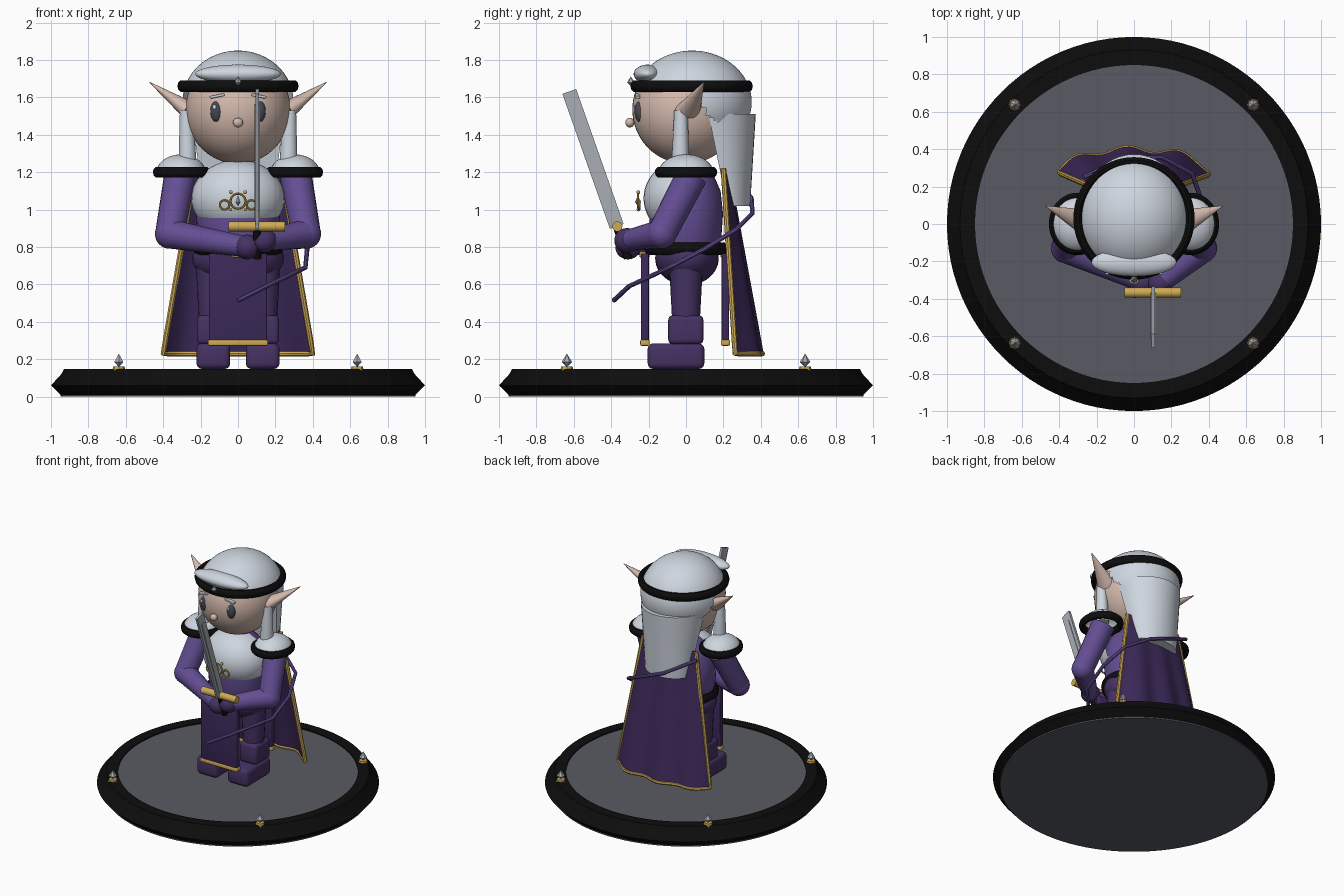
import bpy, bmesh, math
from mathutils import Vector, Matrix

if "Cube" in bpy.data.objects:
    bpy.data.objects.remove(bpy.data.objects["Cube"])

def mat(name, r, g, b):
    m = bpy.data.materials.new(name)
    m.diffuse_color = (r, g, b, 1)
    m.use_nodes = True
    m.node_tree.nodes["Principled BSDF"].inputs["Base Color"].default_value = m.diffuse_color
    return m

BLACK = mat("black", .004, .004, .004)
WHITE = mat("pale silver white", .62, .67, .74)
SKIN = mat("skin", .66, .49, .42)
PURPLE = mat("purple", .125, .075, .29)
DARK = mat("dark purple", .06, .032, .125)
CAPE = mat("cape purple", .045, .022, .10)
GOLD = mat("gold", .62, .40, .09)
STONE = mat("stone grey", .10, .105, .125)
STEEL = mat("steel", .40, .43, .47)
EYE = mat("eye grey", .06, .065, .085)

def add(name, bm, material):
    bmesh.ops.recalc_face_normals(bm, faces=bm.faces)
    me = bpy.data.meshes.new(name)
    bm.to_mesh(me)
    bm.free()
    ob = bpy.data.objects.new(name, me)
    bpy.context.collection.objects.link(ob)
    me.materials.append(material)
    return ob

def ball(name, c, r, material, keep=None, rot=None, seg=32):
    bm = bmesh.new()
    m = Matrix.Translation(c) @ (rot or Matrix()) @ Matrix.Diagonal((*r, 1))
    bmesh.ops.create_uvsphere(bm, u_segments=seg, v_segments=seg * 3 // 4, radius=1, matrix=m)
    if keep:
        bmesh.ops.delete(bm, geom=[f for f in bm.faces if not keep(f.calc_center_median())], context='FACES')
    return add(name, bm, material)

def rod(name, a, b, r1, r2, material, seg=20, flat=1):
    a, b = Vector(a), Vector(b)
    d = b - a
    m = Matrix.Translation((a + b) / 2) @ d.to_track_quat('Z', 'Y').to_matrix().to_4x4() @ Matrix.Diagonal((1, flat, 1, 1))
    bm = bmesh.new()
    bmesh.ops.create_cone(bm, cap_ends=True, segments=seg, radius1=r1, radius2=r2, depth=d.length, matrix=m)
    return add(name, bm, material)

def box(name, lo, hi, material, bevel=0, rot=None):
    lo, hi = Vector(lo), Vector(hi)
    bm = bmesh.new()
    m = Matrix.Translation((lo + hi) / 2) @ (rot or Matrix()) @ Matrix.Diagonal((*(hi - lo), 1))
    bmesh.ops.create_cube(bm, size=1, matrix=m)
    if bevel:
        bmesh.ops.bevel(bm, geom=bm.edges[:], offset=bevel, segments=3, profile=.5, affect='EDGES')
    return add(name, bm, material)

def lathe(name, pts, material, c=(0, 0, 0), sx=1, sy=1, n=48, closed=False):
    bm = bmesh.new()
    rows = [[bm.verts.new((c[0] + r * sx * math.cos(2 * math.pi * i / n),
                           c[1] + r * sy * math.sin(2 * math.pi * i / n), c[2] + z)) for i in range(n)] for r, z in pts]
    pairs = list(zip(rows, rows[1:])) + ([(rows[-1], rows[0])] if closed else [])
    for p, q in pairs:
        for i in range(n):
            j = (i + 1) % n
            bm.faces.new((p[i], p[j], q[j], q[i]))
    if not closed:
        bm.faces.new(rows[0])
        bm.faces.new(rows[-1])
    return add(name, bm, material)

def ring(name, c, R, r, material, h=None, sx=1, sy=1, n=48, upright=False):
    h = h or r
    pts = [(R + r * math.cos(k * math.pi / 5), h * math.sin(k * math.pi / 5)) for k in range(10)]
    ob = lathe(name, pts, material, (0, 0, 0), sx, sy, n, True)
    ob.data.transform(Matrix.Translation(c) @ (Matrix.Rotation(math.pi / 2, 4, 'X') if upright else Matrix()))
    return ob

def gem(name, c, r, h):
    rod(name, c, (c[0], c[1], c[2] + h), r, 0, STEEL, 6)
    rod(name + "_lower", (c[0], c[1], c[2] - h * .6), c, 0, r, STEEL, 6)

def tube(name, pts, r, material):
    cu = bpy.data.curves.new(name, 'CURVE')
    cu.dimensions = '3D'
    cu.bevel_depth, cu.bevel_resolution, cu.use_fill_caps = r, 2, True
    s = cu.splines.new('POLY')
    s.points.add(len(pts) - 1)
    for p, q in zip(s.points, pts):
        p.co = (*q, 1)
    cu.materials.append(material)
    ob = bpy.data.objects.new(name, cu)
    bpy.context.collection.objects.link(ob)
    return ob

# display base
lathe("base_rim", [(.85, .13), (.85, .148), (.93, .148), (.945, .12), (1, .06), (.95, .01), (.85, .01)], BLACK, n=96, closed=True)
lathe("base_disc", [(.95, 0), (.95, .012), (.86, .013), (.86, .14)], STONE, n=96)
for x in (-.637, .637):
    for y in (-.637, .637):
        rod("stud_mount", (x, y, .135), (x, y, .162), .036, .03, GOLD, 8)
        gem("stud_gem", (x, y, .185), .028, .045)

# paired limbs
for s in (-1, 1):
    box("boot", (s * .132 - .09, -.205, .148), (s * .132 + .09, .098, .285), DARK, .03)
    box("boot_cuff", (s * .145 - .075, -.095, .28), (s * .145 + .075, .093, .435), DARK, .025)
    rod("leg", (s * .135, 0, .42), (s * .135, 0, .7), .075, .09, DARK)
    sh, el = (s * .31, .03, 1.18), (s * .365, -.13, .87)
    hand = (.05, -.31, .80) if s < 0 else (.14, -.315, .835)
    rod("upper_arm", sh, el, .085, .078, PURPLE)
    ball("elbow", el, (.079,) * 3, PURPLE)
    rod("forearm", el, hand, .078, .055, PURPLE)
    ball("hand", hand, (.068, .068, .066), DARK)
    ball("pauldron", (s * .305, 0, 1.19), (.135, .15, .105), WHITE, lambda p: p.z > 1.17)
    ring("pauldron_rim", (s * .303, 0, 1.2), .13, .022, BLACK, .03, 1, 1.1)
    rod("ear", (s * .26, .01, 1.53), (s * .472, .095, 1.68), .07, .003, SKIN, flat=.7)
    rod("side_lock", (s * .27, -.03, 1.24), (s * .275, -.027, 1.53), .048, .036, WHITE)
    ball("eye", (s * .115, -.247, 1.525), (.033, .028, .056), EYE)
    ball("eye_glint", (s * .115 - .01, -.27, 1.547), (.009, .007, .014), WHITE, seg=12)
    tilt = Matrix.Rotation(s * .2, 4, 'Y')
    box("eyebrow", (s * .112 - .04, -.272, 1.6), (s * .112 + .04, -.245, 1.615), WHITE, .004, tilt)

# body
ball("hips", (0, .005, .74), (.245, .17, .145), DARK)
lathe("torso", [(.19, .76), (.215, .85), (.225, .98), (.21, 1.1), (.16, 1.2), (.08, 1.26)], PURPLE, sy=.88)
ball("breastplate", (0, -.015, 1.06), (.25, .212, .205), WHITE,
     lambda p: p.y < .0 and p.z > .91 + .015 * math.cos(12 * math.atan2(p.x, -p.y)))
ring("belt", (0, 0, .79), .2, .022, BLACK, .035, 1.08, 1)
for name, a, b in (("front", -.245, -.195), ("back", .187, .235)):
    box(name + "_tabard", (-.155, a + .004, .29), (.155, b - .004, .765), CAPE, .006)
    box(name + "_tabard_hem", (-.16, a, .272), (.16, b, .304), GOLD, .008)
    box(name + "_tabard_buckle", (-.03, a - .003, .745), (.03, b, .775), GOLD, .004)

# chest emblem
ring("emblem_ring", (0, -.257, 1.045), .04, .006, GOLD, n=24, upright=True)
gem("emblem_gem", (0, -.257, 1.04), .016, .035)
for s in (-1, 1):
    ring("emblem_side_ring", (s * .072, -.25, 1.025), .025, .006, GOLD, n=20, upright=True)
    ball("emblem_bead", (s * .038, -.255, 1.093), (.01,) * 3, GOLD, seg=12)
    ball("emblem_low_bead", (s * .04, -.255, 1.0), (.009,) * 3, GOLD, seg=12)

# head and hair
ball("head", (0, 0, 1.535), (.28, .287, .29), SKIN, seg=48)
ball("nose", (0, -.3, 1.465), (.027, .024, .026), SKIN)
ball("hair_cap", (0, .033, 1.575), (.298, .318, .275), WHITE, seg=80,
     keep=lambda p: p.z > 1.65 or p.z > 1.47 + max(0, .14 - p.y) * 1.8 + .015 * math.cos(18 * math.atan2(p.x, p.y)))
ball("fringe", (0, -.205, 1.725), (.228, .075, .05), WHITE)
ring("headband", (0, .03, 1.66), .3, .024, BLACK, .032, 1, 1.01, 64)
gem("headband_gem", (0, -.295, 1.68), .02, .032)

# long hair falling over the cape: half-round tapered lock
bm = bmesh.new()
rows = []
for k in range(6):
    t = k / 5
    rows.append([bm.verts.new(((.25 - .07 * t) * math.cos(math.pi * i / 20),
                               .12 + .1 * t + (.253 - .13 * t) * math.sin(math.pi * i / 20), 1.51 - .49 * t)) for i in range(21)])
for p, q in zip(rows, rows[1:]):
    for i in range(21):
        j = (i + 1) % 21
        bm.faces.new((p[i], p[j], q[j], q[i]))
bm.faces.new(rows[0])
bm.faces.new(rows[-1])
add("long_hair", bm, WHITE)

# wavy cape with gold edging
def cape_point(u, v):
    low = .28 + .11 * (1 - abs(u) ** 3) + .018 * math.cos(u * 9 + .8)
    top = .2 + .025 * (1 - u * u)
    return Vector((u * (.23 + .17 * v), top + (low - top) * v, 1.22 - .99 * v))

N, M = 32, 16
bm = bmesh.new()
g = [[bm.verts.new(cape_point(-1 + 2 * i / N, k / M)) for i in range(N + 1)] for k in range(M + 1)]
for k in range(M):
    for i in range(N):
        bm.faces.new((g[k][i], g[k][i + 1], g[k + 1][i + 1], g[k + 1][i]))
cape = add("cape", bm, CAPE)
sol = cape.modifiers.new("thickness", 'SOLIDIFY')
sol.thickness, sol.offset = .016, 0
tube("cape_trim", [cape_point(-1, k / M) for k in range(M)] + [cape_point(-1 + 2 * i / N, 1) for i in range(N + 1)]
     + [cape_point(1, 1 - k / M) for k in range(1, M + 1)], .015, GOLD)

# thin strap slung round the body
tube("strap", [(0, -.385, .515), (.15, -.305, .59), (.36, -.09, .69), (.37, .1, .79), (.31, .27, .895),
               (.15, .355, .98), (-.05, .35, 1.06), (-.27, .25, 1.18)], .013, PURPLE)

# raised sword
d = Vector((0, -.25, .71)).normalized()
base = Vector((.103, -.37, .91))
turn = d.to_track_quat('Z', 'Y').to_matrix().to_4x4()
for name, w, t, a, b in (("blade", .078, .018, 0, .765), ("blade_fuller", .03, .028, .04, .69)):
    bm = bmesh.new()
    m = Matrix.Translation(base + d * (a + b) / 2) @ turn
    bmesh.ops.create_cube(bm, size=1, matrix=Matrix.Diagonal((1, 1, b - a, 1)))
    for v in bm.verts:
        v.co.x *= t
        v.co.y *= w
        v.co = m @ v.co
    add(name, bm, STEEL)
rod("sword_guard", (-.05, -.367, .91), (.25, -.367, .91), .027, .027, GOLD, 16)
rod("sword_grip", base - d * .18, base, .022, .022, BLACK, 12)

# finish: mesh curves and smooth rounded surfaces
bpy.ops.object.select_all(action='SELECT')
bpy.context.view_layer.objects.active = bpy.data.objects["strap"]
bpy.ops.object.convert(target='MESH')
bpy.ops.object.select_all(action='SELECT')
bpy.ops.object.shade_smooth_by_angle(angle=math.radians(35))
